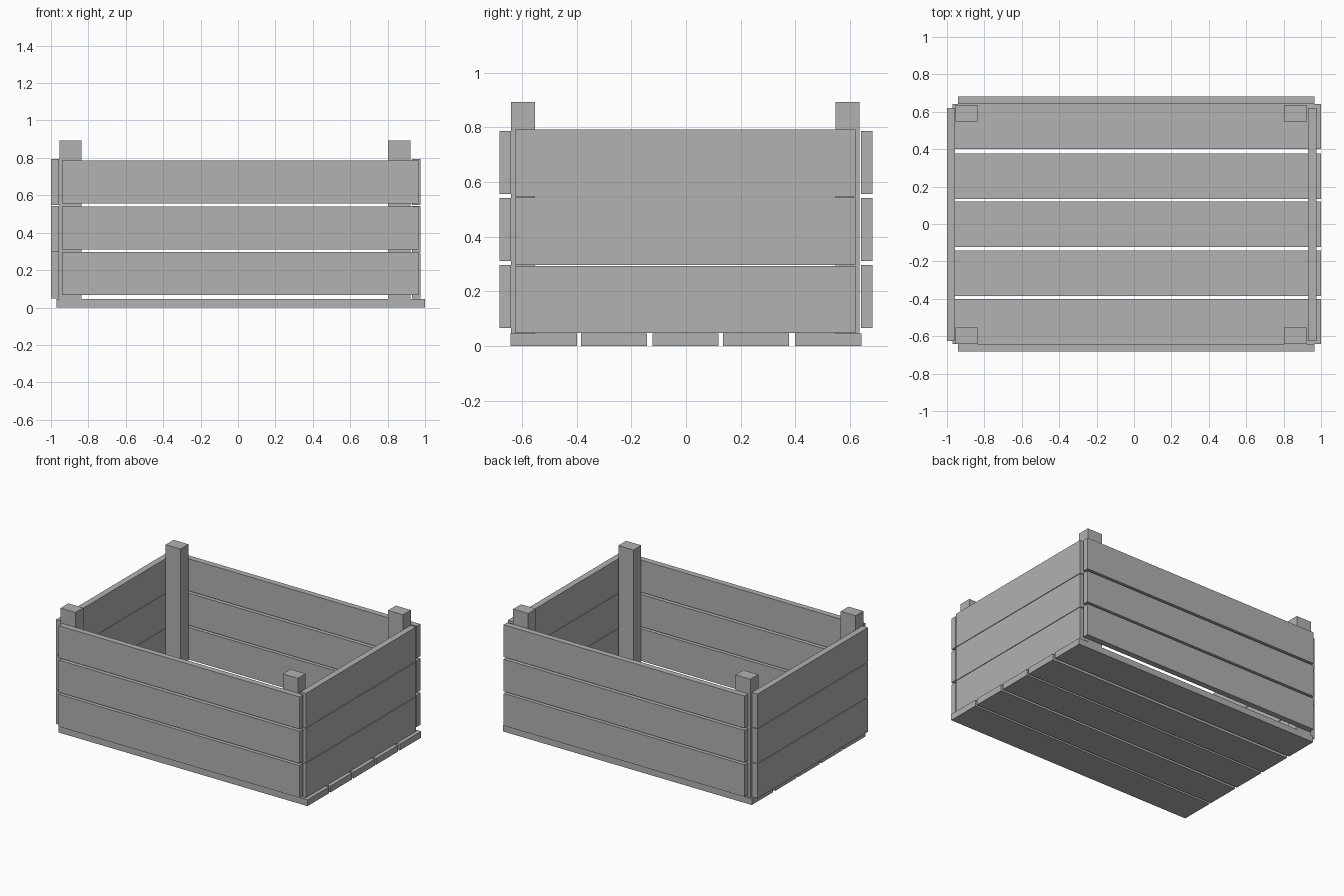
import bpy
import bmesh
from mathutils import Vector

if "Cube" in bpy.data.objects:
    bpy.data.objects.remove(bpy.data.objects["Cube"])

# Mid-grey wood
wood = bpy.data.materials.new("grey_wood")
wood.diffuse_color = (0.445, 0.445, 0.445, 1)
wood.use_nodes = True
wood.node_tree.nodes["Principled BSDF"].inputs["Base Color"].default_value = wood.diffuse_color


def box(name, x, y, z):
    """Axis-aligned board given its (min, max) range on each axis."""
    bm = bmesh.new()
    bmesh.ops.create_cube(bm, size=1)
    bmesh.ops.scale(bm, vec=Vector([r[1] - r[0] for r in (x, y, z)]), verts=bm.verts)
    mesh = bpy.data.meshes.new(name)
    bm.to_mesh(mesh)
    bm.free()
    mesh.materials.append(wood)
    obj = bpy.data.objects.new(name, mesh)
    obj.location = [(r[0] + r[1]) / 2 for r in (x, y, z)]
    bpy.context.collection.objects.link(obj)
    return obj


FLOOR = 0.045

# Floor slats, running lengthwise
for i, yc in enumerate((-0.521, -0.263, -0.002, 0.256, 0.521)):
    box(f"floor_slat_{i + 1}", (-0.97, 1.0), (yc - 0.121, yc + 0.121), (0, FLOOR))

# Corner posts
for end, x in (("left", (-0.955, -0.837)), ("right", (0.803, 0.922))):
    for side, y in (("front", (-0.641, -0.553)), ("back", (0.547, 0.636))):
        box(f"{side}_{end}_post", x, y, (FLOOR, 0.893))

# Front and back planks
for side, y in (("front", (-0.683, -0.641)), ("back", (0.641, 0.683))):
    for i, z in enumerate((0.066, 0.311, 0.557)):
        box(f"{side}_plank_{i + 1}", (-0.94, 0.965), y, (z, z + 0.23))

# End planks
for end, x in (("left", (-1.0, -0.956)), ("right", (0.93, 0.975))):
    for i, z in enumerate((0.047, 0.297, 0.547)):
        box(f"{end}_plank_{i + 1}", x, (-0.626, 0.621), (z, z + 0.246))
